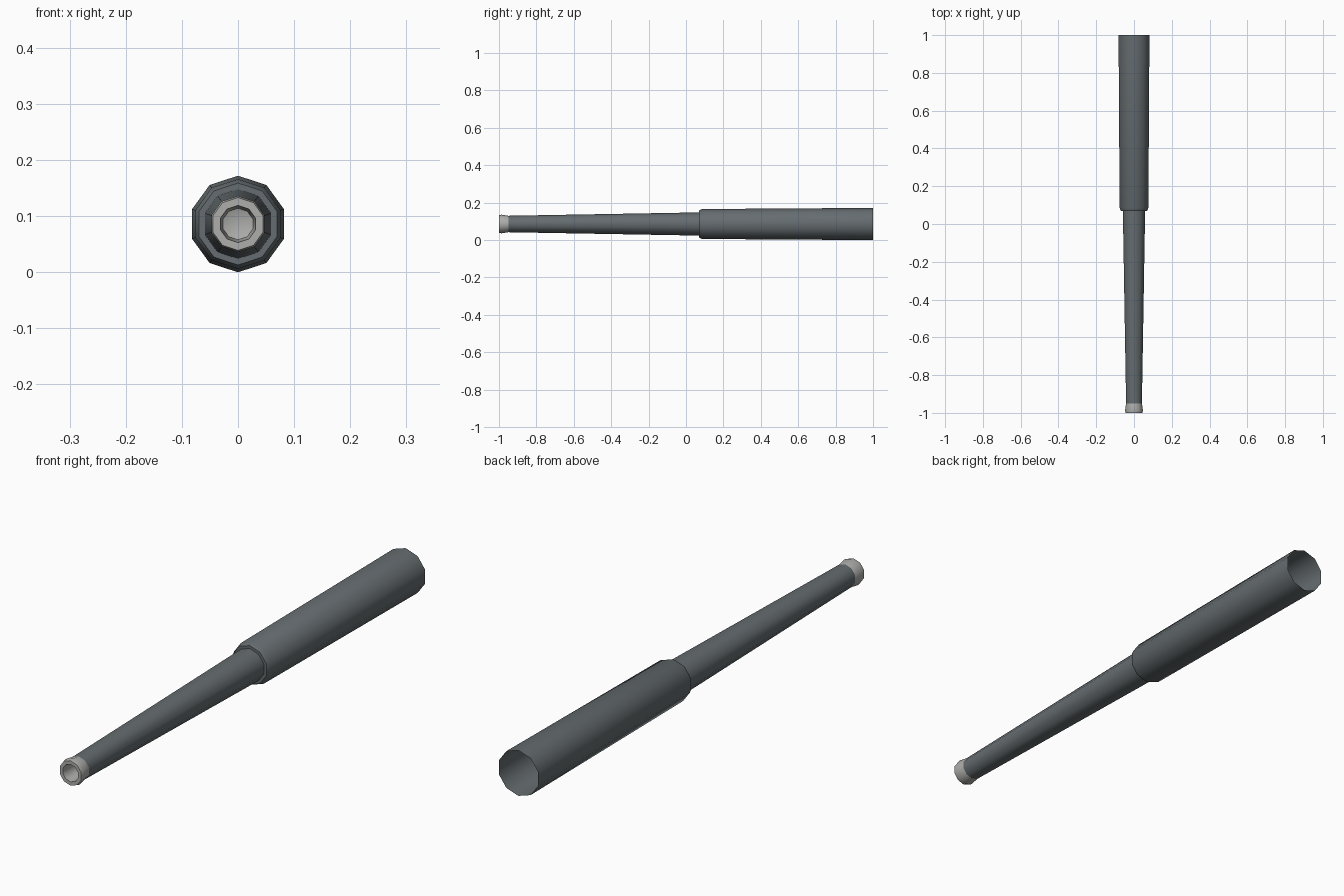
import bpy, bmesh, math

if "Cube" in bpy.data.objects:
    bpy.data.objects.remove(bpy.data.objects["Cube"])

SIDES = 10
CENTRE_Z = 0.086


def material(name, rgb):
    m = bpy.data.materials.new(name)
    m.diffuse_color = (*rgb, 1)
    m.use_nodes = True
    m.node_tree.nodes["Principled BSDF"].inputs["Base Color"].default_value = m.diffuse_color
    return m


def lathe(name, profile, mat):
    """Ten-sided surface along y from (y, radius) pairs; radius 0 closes to a point."""
    bm = bmesh.new()
    rings = []
    for y, r in profile:
        if r == 0:
            rings.append([bm.verts.new((0, y, CENTRE_Z))] * SIDES)
            continue
        angles = [2 * math.pi * i / SIDES for i in range(SIDES)]
        rings.append([bm.verts.new((r * math.sin(a), y, CENTRE_Z + r * math.cos(a)))
                      for a in angles])
    for a, b in zip(rings, rings[1:]):
        for i in range(SIDES):
            j = (i + 1) % SIDES
            corners = list(dict.fromkeys((a[i], a[j], b[j], b[i])))
            bm.faces.new(corners)
    bmesh.ops.recalc_face_normals(bm, faces=bm.faces[:])
    mesh = bpy.data.meshes.new(name)
    bm.to_mesh(mesh)
    bm.free()
    mesh.materials.append(mat)
    obj = bpy.data.objects.new(name, mesh)
    bpy.context.collection.objects.link(obj)
    bpy.ops.object.select_all(action='DESELECT')
    obj.select_set(True)
    bpy.context.view_layer.objects.active = obj
    bpy.ops.object.shade_smooth_by_angle(angle=math.radians(40))
    return obj


dark = material("gunmetal", (0.13, 0.15, 0.16))
light = material("bare_steel", (0.42, 0.42, 0.41))

# Thick rear sleeve, open at the back, with a chamfered front shoulder, and tapered tube
lathe("barrel", [(1.0, 0.086), (0.085, 0.080), (0.07, 0.073), (0.07, 0.062),
                 (-0.95, 0.044)], dark)

# Flared muzzle ring with a blind bore
lathe("muzzle", [(-0.95, 0.044), (-0.988, 0.050), (-1.0, 0.047), (-1.0, 0.033),
                 (-0.93, 0.028), (-0.92, 0)], light)
